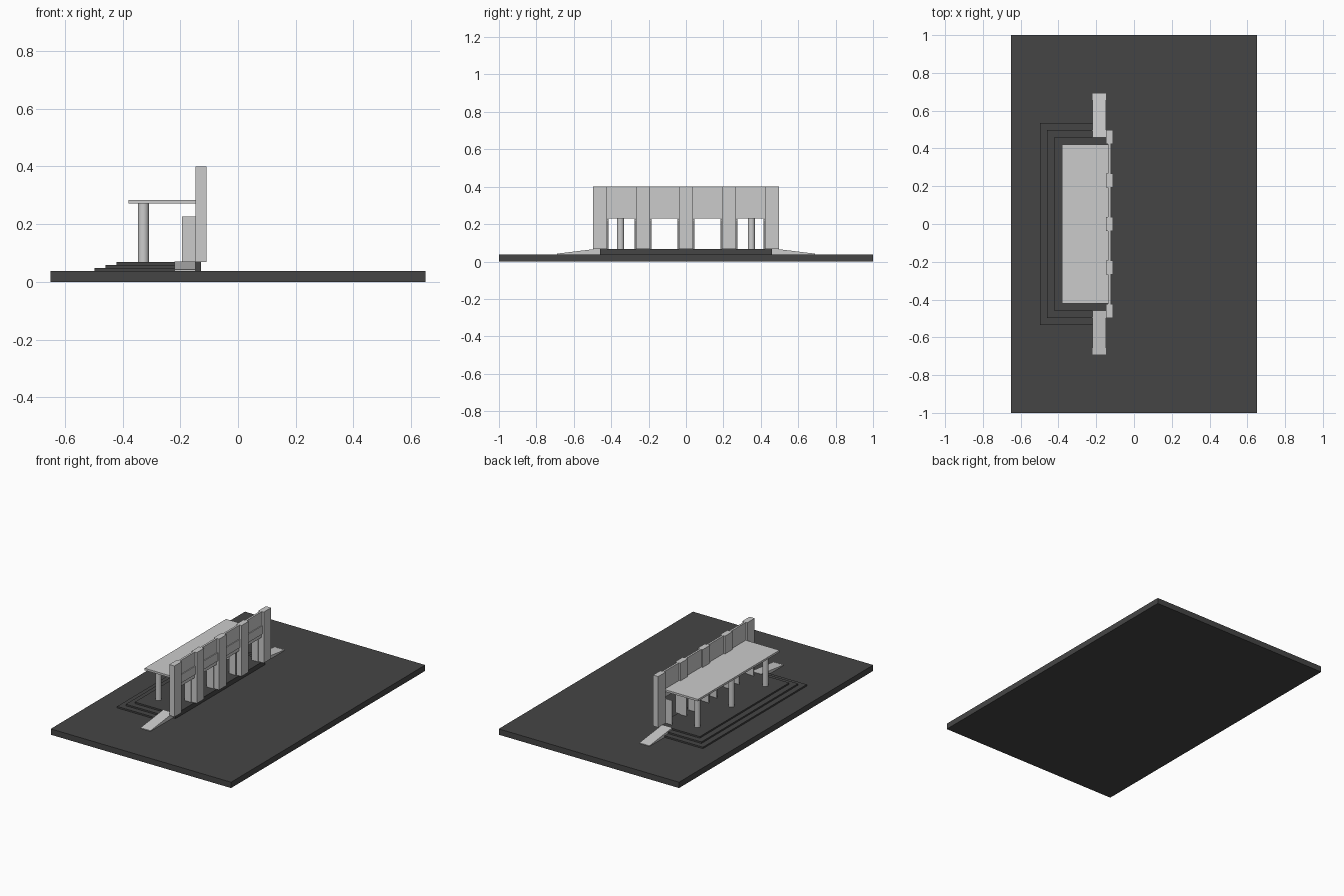
import bpy, bmesh

if "Cube" in bpy.data.objects:
    bpy.data.objects.remove(bpy.data.objects["Cube"])


def material(name, v):
    m = bpy.data.materials.new(name)
    m.diffuse_color = (v, v, v, 1)
    m.use_nodes = True
    m.node_tree.nodes["Principled BSDF"].inputs["Base Color"].default_value = m.diffuse_color
    return m


dark = material("dark_paving", 0.06)
light = material("pale_glass", 0.8)


def box(name, x, y, z, mat=None):
    bpy.ops.mesh.primitive_cube_add(
        size=1, location=[(a + b) / 2 for a, b in (x, y, z)])
    o = bpy.context.object
    o.name = name
    o.dimensions = [b - a for a, b in (x, y, z)]
    bpy.ops.object.transform_apply(location=False, rotation=False, scale=True)
    if mat:
        o.data.materials.append(mat)
    return o


# Ground slab
G, P = 0.038, 0.068
box("ground_slab", (-0.65, 0.65), (-1, 1), (0, G), dark)

# Three stepped plinths
for i, (x0, x1, hy, top) in enumerate([(-0.497, -0.15, 0.535, 0.048),
                                       (-0.46, -0.15, 0.498, 0.058),
                                       (-0.422, -0.128, 0.46, P)]):
    box(f"step_{i + 1}", (x0, x1), (-hy, hy), (G, top), dark)

# Side ramps: a wedge profile extruded along x
for side, s in (("left", -1), ("right", 1)):
    bm = bmesh.new()
    profile = [(0.46, G), (0.69, G), (0.69, 0.042), (0.46, P + 0.002)]
    face = bm.faces.new([bm.verts.new((-0.22, s * y, z)) for y, z in profile])
    ext = bmesh.ops.extrude_face_region(bm, geom=[face])
    bmesh.ops.translate(bm, vec=(0.073, 0, 0),
                        verts=[v for v in ext["geom"] if isinstance(v, bmesh.types.BMVert)])
    bmesh.ops.recalc_face_normals(bm, faces=bm.faces)
    mesh = bpy.data.meshes.new(f"ramp_{side}")
    bm.to_mesh(mesh)
    bm.free()
    bpy.context.collection.objects.link(bpy.data.objects.new(f"ramp_{side}", mesh))

# Wall piers
centres = [-0.46, -0.23, 0, 0.23, 0.46]
W = 0.0375
for i, c in enumerate(centres):
    box(f"pier_{i + 1}", (-0.147, -0.11), (c - W, c + W), (P, 0.40))

# Bays: wall panels, pale header and a pair of open door leaves
for i in range(4):
    a, b = centres[i] + W, centres[i + 1] - W
    box(f"upper_panel_{i + 1}", (-0.137, -0.124), (a, b), (0.31, 0.40))
    box(f"lower_panel_{i + 1}", (-0.137, -0.119), (a, b), (0.255, 0.31))
    box(f"door_header_{i + 1}", (-0.137, -0.127), (a, b), (0.23, 0.255), light)
    for tag, y in (("a", a), ("b", b - 0.007)):
        n = f"{i + 1}_{tag}"
        box(f"door_glass_{n}", (-0.188, -0.147), (y + 0.001, y + 0.006), (P, 0.22), light)
        box(f"door_stile_{n}", (-0.195, -0.188), (y, y + 0.007), (P, 0.227))
        box(f"door_rail_{n}", (-0.188, -0.145), (y, y + 0.007), (0.22, 0.227))

# Canopy and round columns
box("canopy", (-0.38, -0.137), (-0.42, 0.42), (0.271, 0.284))
for i, y in enumerate((-0.35, 0, 0.35)):
    bpy.ops.mesh.primitive_cylinder_add(vertices=32, radius=0.019, depth=0.271 - P,
                                        location=(-0.328, y, (0.271 + P) / 2))
    bpy.context.object.name = f"column_{i + 1}"
    bpy.ops.object.shade_smooth_by_angle()
